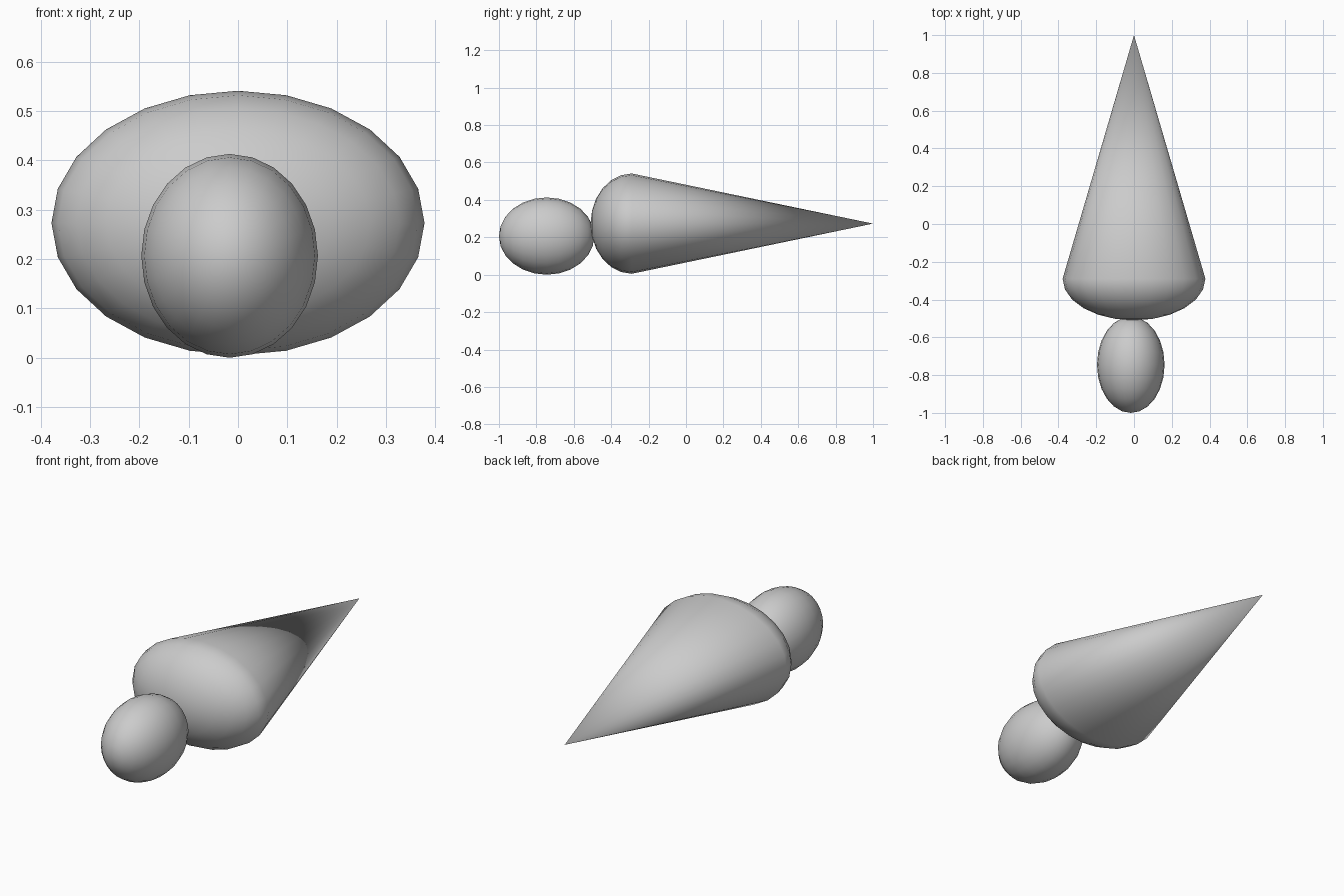
import bpy, bmesh
from math import sin, cos, pi, radians

if "Cube" in bpy.data.objects:
    bpy.data.objects.remove(bpy.data.objects["Cube"])

SIDES = 24


def finish(name, bm, angle):
    bmesh.ops.recalc_face_normals(bm, faces=bm.faces)
    me = bpy.data.meshes.new(name)
    bm.to_mesh(me)
    bm.free()
    ob = bpy.data.objects.new(name, me)
    bpy.context.collection.objects.link(ob)
    bpy.ops.object.select_all(action='DESELECT')
    ob.select_set(True)
    bpy.context.view_layer.objects.active = ob
    bpy.ops.object.shade_smooth_by_angle(angle=radians(angle))
    return ob


def lathe_y(name, profile, rx, rz, centre, angle=35):
    """Spin (radius factor, y) points round the y axis as an ellipse."""
    cx, cz = centre
    bm = bmesh.new()
    rings = []
    for r, y in profile:
        n = SIDES if r > 1e-5 else 1
        rings.append([bm.verts.new((cx + rx * r * cos(2 * pi * i / SIDES), y,
                                    cz + rz * r * sin(2 * pi * i / SIDES)))
                      for i in range(n)])
    for a, b in zip(rings, rings[1:]):
        for i in range(SIDES):
            j = (i + 1) % SIDES
            corners = [a[i % len(a)], a[j % len(a)], b[j % len(b)], b[i % len(b)]]
            bm.faces.new(list(dict.fromkeys(corners)))
    return finish(name, bm, angle)


# Body: rounded front dome running into a long pointed cone
STEPS = 6
dome = [(sin(k * pi / 2 / STEPS), -0.29 - 0.22 * cos(k * pi / 2 / STEPS))
        for k in range(STEPS + 1)]
lathe_y("tapered_body", dome + [(0, 1.0)], 0.378, 0.268, (0, 0.273))

# Head: egg-shaped ball just touching the dome
RINGS = 12
ball = [(sin(k * pi / RINGS), -0.745 - 0.255 * cos(k * pi / RINGS))
        for k in range(RINGS + 1)]
lathe_y("head", ball, 0.179, 0.2065, (-0.017, 0.2065))
